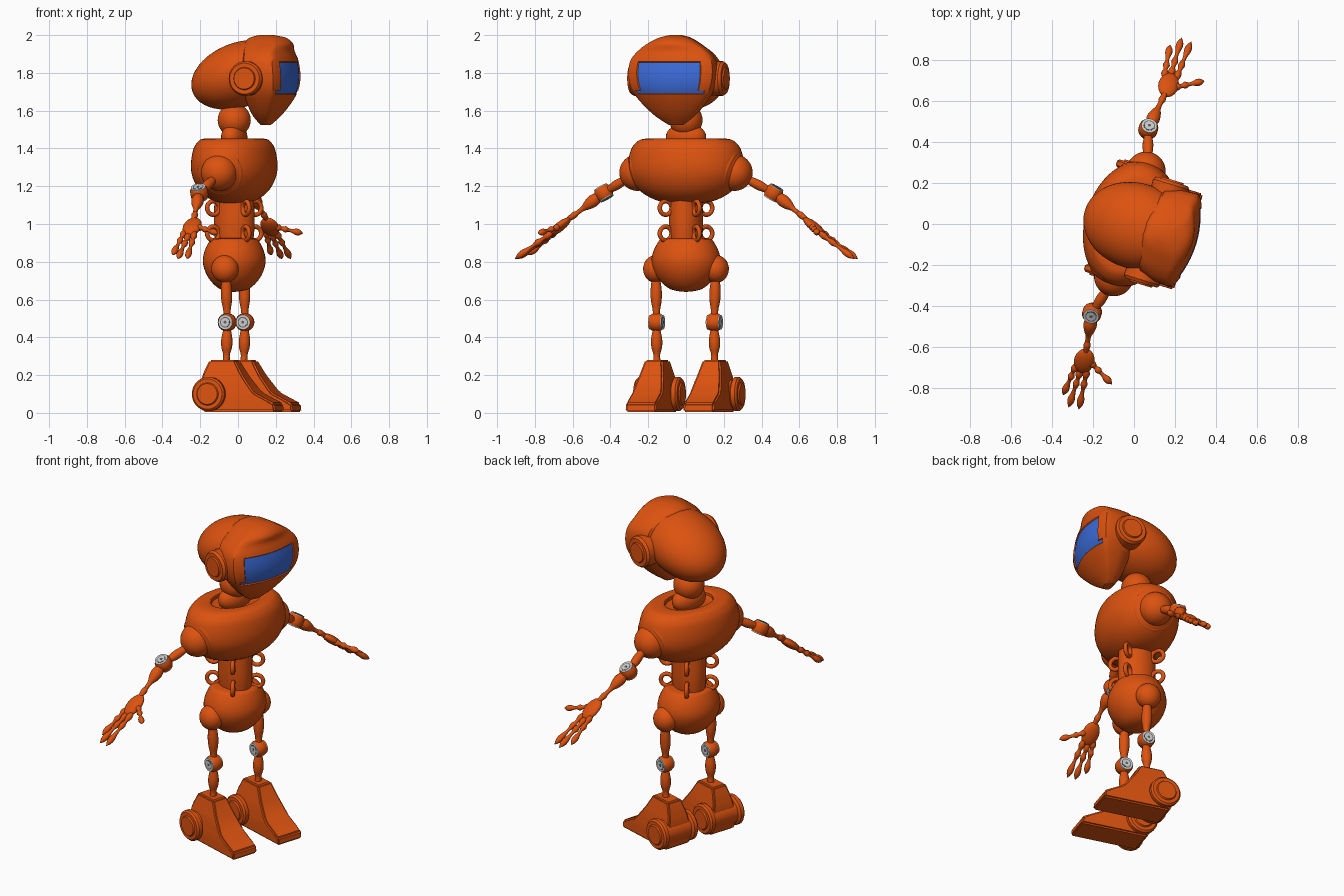
import bpy
import bmesh
import math
from mathutils import Matrix, Vector

cube = bpy.data.objects.get("Cube")
if cube:
    bpy.data.objects.remove(cube, do_unlink=True)

# The robot is built facing +x, symmetric in y, then turned a little
ROOT = Matrix.Translation((-0.02, 0, 0)) @ Matrix.Rotation(math.radians(-17), 4, 'Z')


def material(name, rgb):
    m = bpy.data.materials.new(name)
    m.use_nodes = True
    m.diffuse_color = (*rgb, 1)
    m.node_tree.nodes["Principled BSDF"].inputs["Base Color"].default_value = (*rgb, 1)
    return m


ORANGE = material("orange shell", (0.72, 0.085, 0.005))
BLUE = material("blue visor", (0.045, 0.15, 0.7))
LIGHT = material("light grey metal", (0.6, 0.6, 0.6))
DARK = material("dark grey metal", (0.12, 0.12, 0.12))


def finish(name, bm, mats, place=Matrix(), sharp=35):
    bmesh.ops.recalc_face_normals(bm, faces=bm.faces)
    bm.transform(ROOT @ place)
    for f in bm.faces:
        f.smooth = True
    for e in bm.edges:
        e.smooth = e.calc_face_angle(0) < math.radians(sharp)
    mesh = bpy.data.meshes.new(name)
    bm.to_mesh(mesh)
    bm.free()
    for m in mats:
        mesh.materials.append(m)
    obj = bpy.data.objects.new(name, mesh)
    bpy.context.collection.objects.link(obj)
    return obj


def refine(keys, steps):
    """Catmull-Rom interpolation through a list of tuples."""
    out = []
    for i in range(len(keys) - 1):
        a, b, c, d = (Vector(keys[min(max(j, 0), len(keys) - 1)]) for j in range(i - 1, i + 3))
        for k in range(steps):
            t = k / steps
            out.append(b + (c - a) * t / 2 + (a * 2 - b * 5 + c * 4 - d) * t * t / 2
                       + (b * 3 - a - c * 3 + d) * t ** 3 / 2)
    return out + [Vector(keys[-1])]


def loft(rings):
    bm = bmesh.new()
    rows = [[bm.verts.new(p) for p in ring] for ring in rings]
    n = len(rows[0])
    for low, high in zip(rows, rows[1:]):
        for i in range(n):
            bm.faces.new((low[i], low[(i + 1) % n], high[(i + 1) % n], high[i]))
    bm.faces.new(rows[0][::-1])
    bm.faces.new(rows[-1])
    return bm


def lathe(name, profile, at=(0, 0, 0), axis=(0, 0, 1), scale=(1, 1), steps=1, segs=32, mat=ORANGE):
    """Turn (radius, height) points around an axis."""
    pts = refine(profile, steps) if steps > 1 else profile
    turn = [math.tau * i / segs for i in range(segs)]
    bm = loft([[(max(r, 0) * scale[0] * math.cos(a), max(r, 0) * scale[1] * math.sin(a), h)
                for a in turn] for r, h in pts])
    bmesh.ops.remove_doubles(bm, verts=bm.verts, dist=0.0001)
    place = Matrix.Translation(at) @ Vector(axis).to_track_quat('Z', 'Y').to_matrix().to_4x4()
    return finish(name, bm, [mat], place)


def ball(name, at, radii, rot=Matrix(), segs=32):
    bm = bmesh.new()
    bmesh.ops.create_uvsphere(bm, u_segments=segs, v_segments=segs // 2, radius=1)
    return finish(name, bm, [ORANGE], Matrix.Translation(at) @ rot @ Matrix.Diagonal((*radii, 1)))


def limb(name, a, b, radii, segs=16):
    """Spindle from a to b with evenly spaced radii."""
    a, b = Vector(a), Vector(b)
    length = (b - a).length
    lathe(name, [(r, length * i / (len(radii) - 1)) for i, r in enumerate(radii)],
          a, b - a, steps=4, segs=segs)


def torus(name, at, major, minor, axis, segs=24):
    rings = []
    bm = bmesh.new()
    for i in range(segs):
        a = math.tau * i / segs
        rings.append([bm.verts.new(((major + minor * math.cos(b)) * math.cos(a),
                                    (major + minor * math.cos(b)) * math.sin(a), minor * math.sin(b)))
                      for b in (math.tau * j / 10 for j in range(10))])
    for i in range(segs):
        p, q = rings[i], rings[(i + 1) % segs]
        for j in range(10):
            k = (j + 1) % 10
            bm.faces.new((p[j], q[j], q[k], p[k]))
    place = Matrix.Translation(at) @ Vector(axis).to_track_quat('Z', 'Y').to_matrix().to_4x4()
    finish(name, bm, [ORANGE], place, 60)


def hinge(name, at, axis):
    """Round joint with metal discs on both faces."""
    lathe(name, [(0, -.033), (.038, -.033), (.047, -.018), (.047, .018), (.038, .033), (0, .033)], at, axis)
    for part, r, h, mat in (("plate", .039, .036, LIGHT), ("ring", .028, .037, DARK),
                            ("face", .023, .038, LIGHT), ("hub", .008, .039, DARK)):
        lathe(name + "_" + part, [(r, -h), (r, h)], at, axis, mat=mat)


# Head: tilted skull with a lofted face shell and inset visor
ball("skull", (.03, 0, 1.79), (.27, .21, .17), Matrix.Rotation(math.radians(-20), 4, 'Y'), 48)
half = [(u, 1 - .2 * u * u) for u in (0, .15, .3, .45, .6, .75, .9)]
half += [(.98, .79), (1, .72), (.98, .45), (.88, .2), (.6, .05), (.3, 0), (0, 0)]
contour = half + [(-u, v) for u, v in half[-2:0:-1]]
shell_keys = [(1.525, .20, .15, .04), (1.585, .26, .11, .12), (1.685, .325, .08, .205),
              (1.77, .345, .06, .235), (1.86, .335, .06, .23), (1.915, .318, .06, .19),
              (1.955, .317, .07, .135), (1.985, .285, .09, .08), (2.0, .22, .14, .03)]
bm = loft([[(back + (front - back) * v, w * u, z) for u, v in contour]
           for z, front, back, w in refine(shell_keys, 4)])
visor = []
for f in bm.faces:
    c = f.calc_center_median()
    if 1.685 < c.z < 1.86 and c.x > .2 and abs(c.y) < .175 and len(f.verts) == 4:
        f.material_index = 1
        visor.append(f)
bmesh.ops.recalc_face_normals(bm, faces=bm.faces)
bmesh.ops.inset_region(bm, faces=visor, thickness=.004, depth=-.006)
for f in bm.faces:
    f.material_index = 1 if f in visor else 0
finish("face_shell", bm, [ORANGE, BLUE])

# Neck
ball("neck_ball", (0, 0, 1.55), (.088, .088, .088))
ball("neck_base", (0, 0, 1.46), (.065, .11, .075))

# Torso with a dished top, spine and pelvis
lathe("torso", [(0, 1.105), (.45, 1.12), (.77, 1.17), (.95, 1.24), (1, 1.31), (.95, 1.39), (.86, 1.43),
                (.74, 1.45), (.5, 1.45), (.44, 1.425), (0, 1.42)], scale=(.22, .315), steps=4, segs=56)
lathe("spine", [(.9, .88), (1, 1.0), (.95, 1.16)], scale=(.11, .088), steps=4)
lathe("pelvis", [(0, .64), (.45, .655), (.8, .71), (.98, .78), (.97, .84), (.82, .9), (.64, .923), (0, .925)],
      scale=(.165, .185), steps=4, segs=40)
for x in (-.09, .09):
    for y in (-.085, .085):
        for level, z in (("upper", 1.085), ("lower", .95)):
            torus(level + "_waist_loop", (x, y, z), .036, .012, (-y, x, 0))

for s, side in ((1, "left_"), (-1, "right_")):
    def p(x, y, z):
        return (x, s * y, z)

    # Ear disc
    lathe(side + "ear", [(.09, -.06), (.092, .012), (.082, .027), (.06, .027), (.056, .035), (0, .035)],
          p(.136, .232, 1.77), (0, s, 0))

    # Shoulder and arm
    ball(side + "shoulder", p(0, .268, 1.272), (.097, .097, .097))
    torus(side + "shoulder_socket", p(0, .25, 1.275), .108, .018, p(0, .93, -.3), 40)
    elbow = p(-.05, .47, 1.165)
    limb(side + "upper_arm", p(-.01, .33, 1.24), elbow, (.018, .024, .026, .02, .02))
    hinge(side + "elbow", elbow, (0, s * .5, .86))
    limb(side + "forearm", elbow, p(-.03, .61, 1.06), (.018, .026, .033, .027, .014, .012))
    limb(side + "wrist", p(-.03, .605, 1.063), p(-.02, .68, 1.01), (.008, .017, .015, .012, .014))

    # Hand
    ball(side + "palm", p(-.018, .705, .985), (.05, .075, .024),
         Matrix.Rotation(-s * math.radians(38), 4, 'X'), 20)
    beads = (.011, .018, .010, .017, .009, .011, .017, .015, 0)
    for name, base, tip in (("little_finger", (-.05, .735, .96), (-.068, .895, .835)),
                            ("middle_finger", (-.022, .75, .945), (-.024, .945, .815)),
                            ("index_finger", (.008, .74, .955), (.026, .94, .815)),
                            ("thumb", (.01, .70, .985), (.145, .775, .95))):
        limb(side + name, p(*base), p(*tip), beads, 12)

    # Hip and leg
    ball(side + "hip", p(0, .168, .762), (.073, .066, .073))
    limb(side + "thigh", p(.005, .165, .73), p(.01, .16, .5), (.018, .026, .03, .028, .02, .018))
    hinge(side + "knee", p(.01, .16, .48), (0, s, 0))
    limb(side + "shin", p(.01, .16, .46), p(.005, .16, .27), (.016, .024, .03, .028, .018, .02))

    # Foot: stacked rectangles sloping down to the toe, with a heel barrel
    rings = [[p(b, .16 - w, z), p(f, .16 - w, z), p(f, .16 + w, z), p(b, .16 + w, z)]
             for z, b, f, w in ((.005, -.1, .3, .085), (.05, -.12, .295, .085), (.11, -.125, .18, .084),
                                (.2, -.11, .112, .066), (.28, -.075, .066, .048))]
    bm = loft(rings)
    bmesh.ops.bevel(bm, geom=bm.edges[:], offset=.009, segments=2, affect='EDGES', clamp_overlap=True)
    finish(side + "foot", bm, [ORANGE])
    cap = [(0, .13), (.055, .13), (.06, .122), (.08, .122), (.09, .112), (.09, .09), (.075, .08)]
    lathe(side + "heel_barrel", cap + [(r, -h) for r, h in reversed(cap)], p(-.06, .165, .1), (0, 1, 0))
